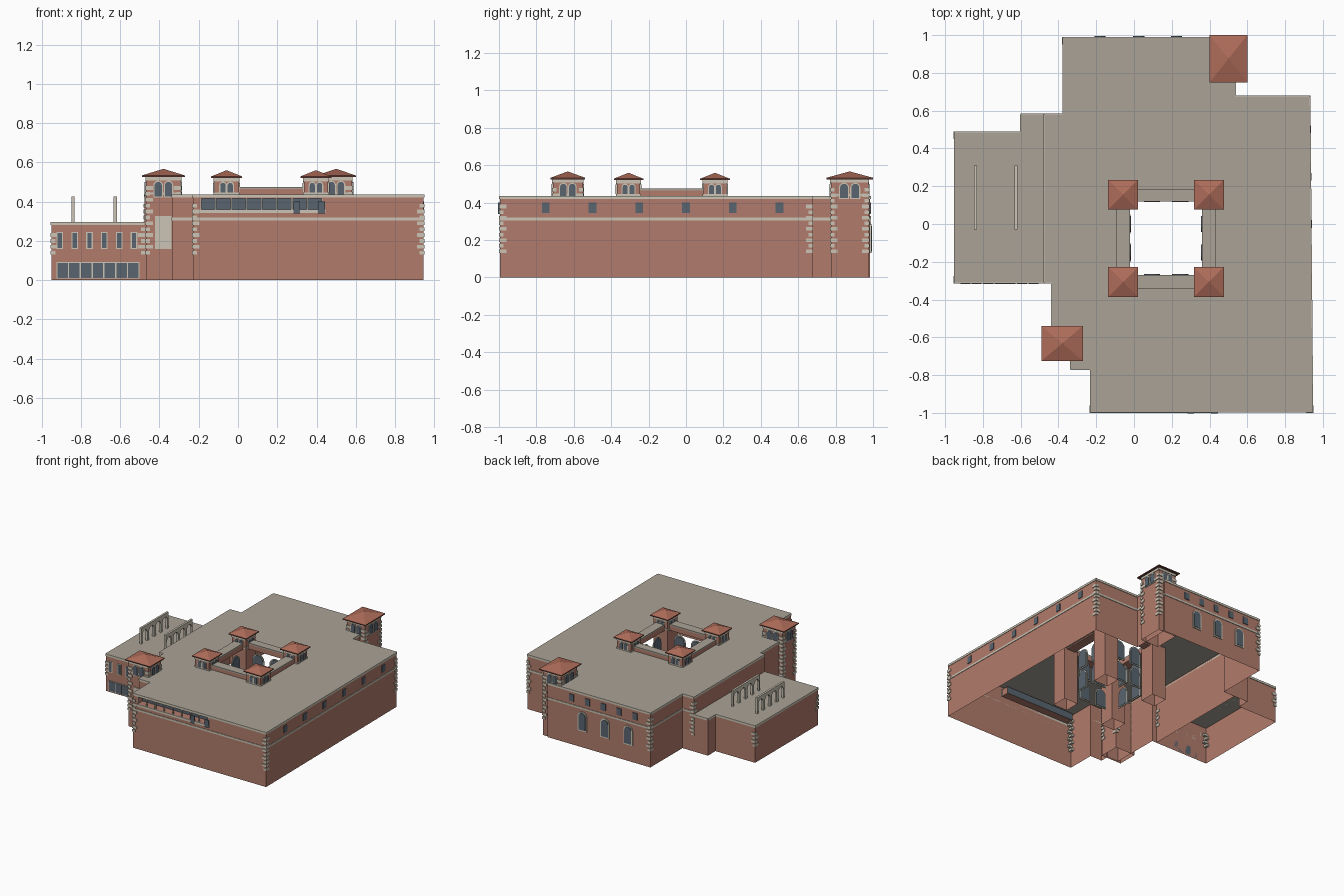
import bpy, bmesh, math
from mathutils import Vector

old = bpy.data.objects.get("Cube")
if old:
    bpy.data.objects.remove(old)


def material(name, r, g, b):
    m = bpy.data.materials.new(name)
    m.use_nodes = True
    m.diffuse_color = (r, g, b, 1)
    m.node_tree.nodes["Principled BSDF"].inputs["Base Color"].default_value = (r, g, b, 1)
    return m


BRICK = material("brick red", .44, .2, .15)
CREAM = material("cream stone", .6, .56, .46)
DECK = material("flat roof grey", .4, .36, .31)
TILE = material("roof tile", .42, .15, .1)
EAVE = material("dark eave", .16, .06, .045)
GLASS = material("window glass", .1, .13, .16)
parts = {}
UP = Vector((0, 0, 1))
FRONT, BACK = Vector((0, -1, 0)), Vector((0, 1, 0))
LEFT, RIGHT = Vector((1, 0, 0)), Vector((-1, 0, 0))


def part(name, mat):
    if name not in parts:
        parts[name] = (bmesh.new(), mat)
    return parts[name][0]


def face(bm, pts):
    return bm.faces.new([bm.verts.new(p) for p in pts])


def box(name, mat, x0, x1, y0, y1, z0, z1):
    bm = part(name, mat)
    r = bmesh.ops.create_cube(bm, size=1)
    for v in r["verts"]:
        v.co = ((x0, x1)[v.co.x > 0], (y0, y1)[v.co.y > 0], (z0, z1)[v.co.z > 0])


def plate(name, mat, pts, origin, n, depth):
    """Extrude a flat outline (across, up) from a wall point along its normal."""
    bm = part(name, mat)
    u, o = UP.cross(n), Vector(origin)
    lo = [o + u * a + UP * b for a, b in pts]
    hi = [p + n * depth for p in lo]
    face(bm, hi)
    face(bm, lo[::-1])
    for i in range(len(pts)):
        j = (i + 1) % len(pts)
        face(bm, (lo[i], lo[j], hi[j], hi[i]))


def arch(w, h, z=0, steps=8):
    r = w / 2
    top = [(r * math.cos(math.pi * i / steps), z + h - r + r * math.sin(math.pi * i / steps))
           for i in range(steps + 1)]
    return [(-r, z), (r, z)] + top


def rect(w, h, z=0):
    return [(-w / 2, z), (w / 2, z), (w / 2, z + h), (-w / 2, z + h)]


def window(name, origin, n, w, h, shape=rect, rim=.008, depth=.004):
    if rim:
        plate(name + "_frames", CREAM, shape(w + 2 * rim, h + 2 * rim, -rim), origin, n, depth)
    plate(name + "_glass", GLASS, shape(w, h), origin, n, depth + .003)


def walls(name, outline, z0, z1, skip=()):
    bm = part(name, BRICK)
    for i, (a, b) in enumerate(zip(outline, outline[1:] + outline[:1])):
        if i not in skip:
            face(bm, ((*a, z0), (*b, z0), (*b, z1), (*a, z1)))


def deck(name, loops, z):
    bm = part(name, DECK)
    edges = []
    for loop in loops:
        vs = [bm.verts.new((x, y, z)) for x, y in loop]
        edges += [bm.edges.new((vs[i - 1], vs[i])) for i in range(len(vs))]
    bmesh.ops.triangle_fill(bm, edges=edges, use_beauty=True, normal=UP)


def band(name, outline, z0, z1, skip=()):
    for i, (a, b) in enumerate(zip(outline, outline[1:] + outline[:1])):
        if i not in skip:
            d = Vector((b[0] - a[0], b[1] - a[1], 0))
            n = Vector((d.y, -d.x, 0)).normalized()
            plate(name, CREAM, [(0, z0), (d.length, z0), (d.length, z1), (0, z1)], (*a, 0), n, .004)


def quoins(name, x, y, sx, sy, z0, z1):
    z, i = z0, 0
    while z + .02 <= z1:
        wx, wy = (.034, .02) if i % 2 else (.02, .034)
        xs = sorted((x + sx * .005, x - sx * wx))
        ys = sorted((y + sy * .005, y - sy * wy))
        box(name, CREAM, *xs, *ys, z, z + .019)
        z, i = z + .03, i + 1


def rectangle(x0, x1, y0, y1):
    return [(x0, y0), (x1, y0), (x1, y1), (x0, y1)]


def tower(name, cx, cy, hx, hy, roof_x, roof_y, eave, peak, win_h):
    outline = rectangle(cx - hx, cx + hx, cy - hy, cy + hy)
    walls(name + "_shaft", outline, 0, eave)
    band(name + "_bands", outline, eave - .018, eave)
    band(name + "_bands", outline, .435, .447)
    # paired arched openings on every side
    for n, reach, half in ((FRONT, hy, hx), (BACK, hy, hx), (LEFT, hx, hy), (RIGHT, hx, hy)):
        for s in (-1, 1):
            c = Vector((cx, cy, eave - .024 - win_h)) + n * reach + UP.cross(n) * s * half * .3
            window(name, c, n, half * .42, win_h, arch, .006)
    # hipped roof over a thin dark eave
    box(name + "_eave", EAVE, cx - roof_x, cx + roof_x, cy - roof_y, cy + roof_y, eave, eave + .008)
    bm = part(name + "_roof", TILE)
    base = [(x, y, eave + .008) for x, y in
            rectangle(cx - roof_x, cx + roof_x, cy - roof_y, cy + roof_y)]
    for i in range(4):
        face(bm, (base[i - 1], base[i], (cx, cy, peak)))


# main block, open below, with a light well through the roof
H = .437
main = [(-.23, -.995), (.945, -.995), (.93, .675), (.535, .675), (.535, .985), (-.375, .985),
        (-.375, .58), (-.475, .58), (-.475, -.31), (-.435, -.31), (-.435, -.7), (-.335, -.7),
        (-.335, -.77), (-.23, -.77)]
walls("main_walls", main, 0, H, skip=(0,))
deck("main_roof", [main, rectangle(-.02, .36, -.27, .12)], H)
band("main_cornice", main, .42, H)
band("string_course", main, .305, .32, skip=(7, 8, 9, 10))

# front wall with the long recessed gallery
yf, yb, gx0, gx1, gz0, gz1 = -.995, -.93, -.19, .43, .36, .415
bm = part("main_walls", BRICK)
for x0, x1, z0, z1 in ((-.23, .945, 0, gz0), (-.23, .945, gz1, H),
                       (-.23, gx0, gz0, gz1), (gx1, .945, gz0, gz1)):
    face(bm, ((x0, yf, z0), (x1, yf, z0), (x1, yf, z1), (x0, yf, z1)))
for (xa, za), (xb, zb) in (((gx0, gz0), (gx1, gz0)), ((gx1, gz0), (gx1, gz1)),
                           ((gx1, gz1), (gx0, gz1)), ((gx0, gz1), (gx0, gz0))):
    face(bm, ((xa, yf, za), (xb, yf, zb), (xb, yb, zb), (xa, yb, za)))
box("gallery_glass", GLASS, gx0, gx1, yb - .004, yb, gz0, gz1)
box("gallery_sill", CREAM, gx0 - .015, gx1 + .015, yf - .006, yf, .343, gz0)
for i in range(9):
    x = gx0 + (gx1 - gx0) * i / 8
    box("gallery_mullions", CREAM, x - .004, x + .004, yf, yf + .008, gz0, gz1)
for x in (.3, .425):
    window("front_window", (x, yf, .34), FRONT, .034, .06, rim=0, depth=.006)

# side and back windows
for i in range(6):
    y = -.75 + i * .25
    window("side_window", (.945 - .015 * (y + .995) / 1.67, y, .345), LEFT, .042, .055, rim=0, depth=.002)
for i in range(5):
    window("back_window", (.32 - i * .14, .985, .345), BACK, .042, .055, rim=0, depth=.002)
for x in (-.18, .025, .225):
    window("back_arched_window", (x, .985, .14), BACK, .06, .135, arch, .01, .006)

# corner stones
for x, y, sx, sy in ((.945, -.995, 1, -1), (.93, .675, 1, 1), (-.23, -.995, -1, -1),
                     (-.375, .985, -1, 1), (-.475, .58, -1, 1)):
    quoins("main_quoins", x, y, sx, sy, .13, .42)

# low wing
L = .297
wing = [(-.95, -.31), (-.475, -.31), (-.475, .58), (-.6, .58), (-.6, .485), (-.95, .485)]
walls("wing_walls", wing, 0, L, skip=(1,))
deck("wing_roof", [wing], L)
band("wing_cornice", wing, .28, L, skip=(1,))
for y, sy in ((-.31, -1), (.485, 1)):
    quoins("wing_quoins", -.95, y, -1, sy, .13, .26)
quoins("wing_quoins", -.475, -.31, 1, -1, .13, .29)
for i in range(6):
    window("wing_window", (-.907 + i * .0755, -.31, .165), FRONT, .022, .075, rim=.006)
box("shopfront_frame", CREAM, -.925, -.502, -.314, -.31, .008, .092)
for i in range(7):
    window("shopfront", (-.893 + i * .06, -.31, .012), FRONT, .053, .076, rim=0, depth=.004)

# free-standing arcades on the wing roof
for x in (-.84, -.625):
    pts, bay = [(-.17, 0)], .085
    for i in range(4):
        c = -.17 + bay * (i + .5)
        pts += [(c - .031, 0)] + [(c - .031 * math.cos(math.pi * k / 8),
                                   .07 + .031 * math.sin(math.pi * k / 8)) for k in range(9)]
        pts += [(c + .031, 0)]
    pts += [(.17, 0), (.17, .128), (-.17, .128)]
    plate("roof_arcades", CREAM, pts, (x - .008, .14, L), LEFT, .016)

# corner towers
tower("front_tower", -.38, -.632, .088, .08, .11, .093, .525, .567, .075)
tower("back_tower", .5, .875, .08, .1, .1, .125, .525, .567, .075)
for cx, cy, hx, hy in ((-.38, -.632, .088, .08), (.5, .875, .08, .1)):
    for sx in (-1, 1):
        for sy in (-1, 1):
            quoins("tower_quoins", cx + sx * hx, cy + sy * hy, sx, sy, .13, .51)
plate("tower_panel", CREAM, rect(.085, .17, .158), (-.38, -.712, 0), FRONT, .006)

# light well: four small towers joined by low parapets
for x in (-.058, .397):
    for y in (-.307, .155):
        tower("well_tower", x, y, .062, .062, .079, .079, .52, .56, .05)
for x0, x1, y0, y1 in ((.0, .34, .12, .185), (.0, .34, -.343, -.27),
                       (-.095, -.02, -.25, .1), (.36, .435, -.25, .1)):
    box("well_parapet", BRICK, x0, x1, y0, y1, H - .01, .464)
    box("well_coping", DECK, x0, x1, y0, y1, .464, .475)

# two tiers of arched windows around the well
for z in (.08, .26):
    for s in (-.075, .075):
        for n, o in ((FRONT, (.17 + s, .125, z)), (BACK, (.17 + s, -.275, z)),
                     (LEFT, (-.025, -.075 + s, z)), (RIGHT, (.365, -.075 + s, z))):
            window("well_window", o, n, .085, .14, arch, .008, .006)
            plate("well_window_glass", GLASS, arch(.085, .14), Vector(o) - n * .003, n, .003)

# turn the collected parts into objects
for name, (bm, mat) in parts.items():
    bmesh.ops.remove_doubles(bm, verts=bm.verts, dist=1e-5)
    mesh = bpy.data.meshes.new(name)
    bm.to_mesh(mesh)
    bm.free()
    mesh.materials.append(mat)
    bpy.context.collection.objects.link(bpy.data.objects.new(name, mesh))
